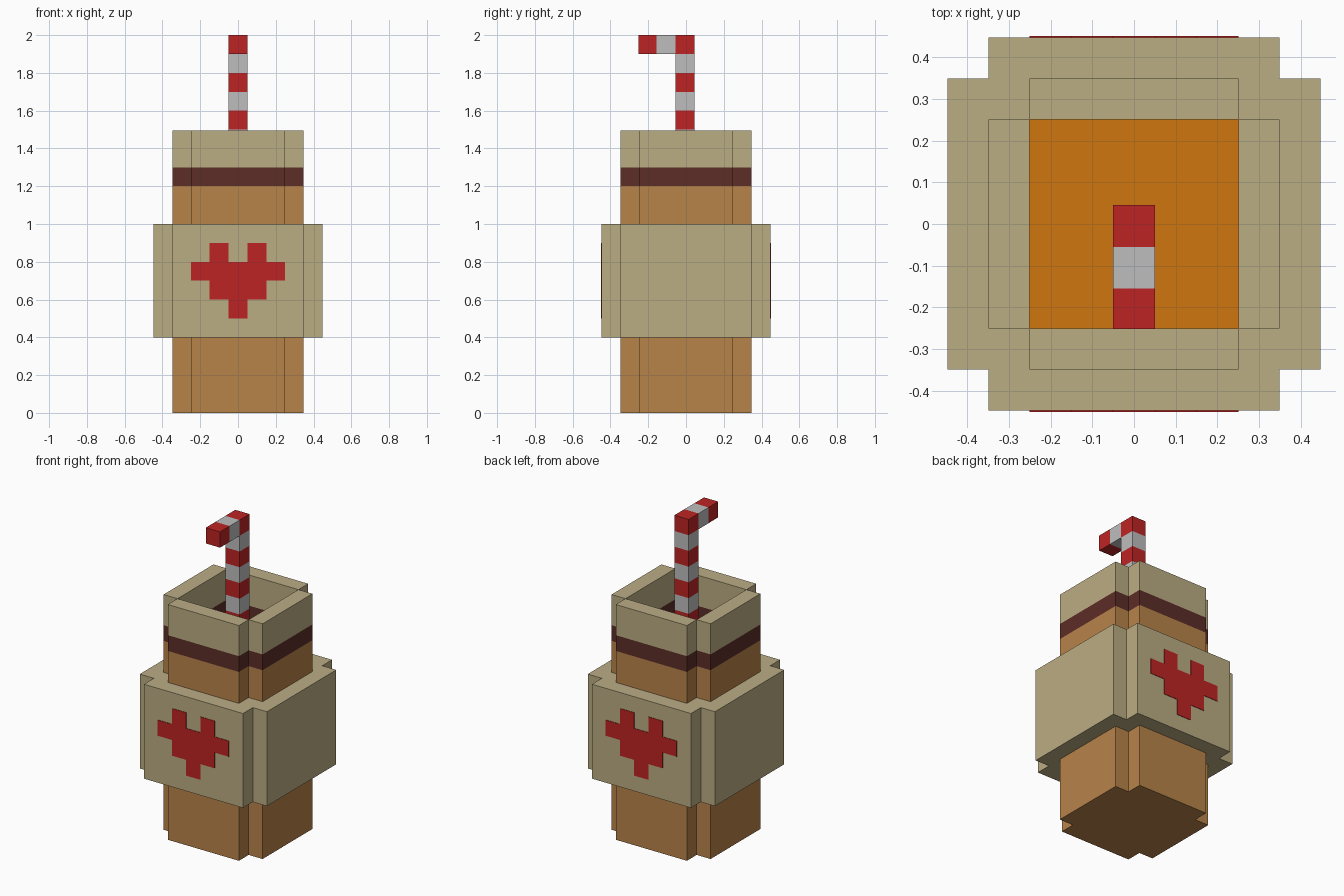
import bpy, bmesh
from mathutils import Matrix, Vector

if "Cube" in bpy.data.objects:
    bpy.data.objects.remove(bpy.data.objects["Cube"], do_unlink=True)


def material(name, rgb):
    lin = [(c / 255 / 12.92) if c < 11 else ((c / 255 + 0.055) / 1.055) ** 2.4 for c in rgb]
    mat = bpy.data.materials.new(name)
    mat.use_nodes = True
    mat.diffuse_color = (*lin, 1)
    mat.node_tree.nodes["Principled BSDF"].inputs["Base Color"].default_value = (*lin, 1)
    return mat


cream = material("cream", (187, 173, 132))
tan = material("tan", (184, 132, 74))
brown = material("dark brown", (93, 45, 39))
orange = material("orange", (208, 118, 14))
red = material("red", (190, 36, 36))
white = material("pale grey", (190, 190, 190))


def finish(name, bm, mats):
    bmesh.ops.recalc_face_normals(bm, faces=bm.faces)
    mesh = bpy.data.meshes.new(name)
    bm.to_mesh(mesh)
    bm.free()
    for mat in mats:
        mesh.materials.append(mat)
    obj = bpy.data.objects.new(name, mesh)
    bpy.context.collection.objects.link(obj)
    return obj


def box(bm, low, high, index=0):
    low, high = Vector(low), Vector(high)
    place = Matrix.Translation((low + high) / 2) @ Matrix.Diagonal((*(high - low), 1))
    verts = bmesh.ops.create_cube(bm, size=1, matrix=place)["verts"]
    for face in {f for v in verts for f in v.link_faces}:
        face.material_index = index


def notched_loop(bm, outer, notch, z):
    """Square outline with a square notch cut from each corner."""
    corner = [Vector((outer, notch, z)), Vector((notch, notch, z)), Vector((notch, outer, z))]
    return [bm.verts.new(Matrix.Rotation(q * 1.5707963, 3, "Z") @ p)
            for q in range(4) for p in corner]


def bridge(bm, a, b, index=0):
    n = len(a)
    for i in range(n):
        j = (i + 1) % n
        bm.faces.new((a[i], a[j], b[j], b[i])).material_index = index


# Cup: banded outer wall, open rim, inner wall and drink surface
FILL, BAND, RIM = 1.2, 1.3, 1.495
bm = bmesh.new()
loops = [notched_loop(bm, 0.348, 0.25, z) for z in (0, FILL, BAND, RIM)]
bm.faces.new(loops[0][::-1])
for index in range(3):
    bridge(bm, loops[index], loops[index + 1], index)
top = loops[-1]
for q in range(4):
    bm.faces.new([top[(3 * q + k) % 12] for k in (1, 2, 3, 4)]).material_index = 2
inner = [[bm.verts.new(v.co) for v in loop[1::3]] for loop in loops[1:]]
bridge(bm, inner[1], inner[0], 1)
bridge(bm, inner[2], inner[1], 2)
bm.faces.new(inner[0]).material_index = 3
bmesh.ops.remove_doubles(bm, verts=top + inner[2], dist=0.0001)
finish("cup", bm, [tan, brown, cream, orange])

# Sleeve around the cup
bm = bmesh.new()
bottom, upper = [notched_loop(bm, 0.447, 0.348, z) for z in (0.4, 1.0)]
bridge(bm, bottom, upper)
bm.faces.new(bottom[::-1])
bm.faces.new(upper)
finish("sleeve", bm, [cream])

# Heart plates on the front and back: (left, right, bottom) of each row
HEART = [(-0.15, -0.05, 0.8), (0.05, 0.15, 0.8), (-0.25, 0.25, 0.7),
         (-0.15, 0.15, 0.6), (-0.05, 0.05, 0.5)]
for name, side in (("front_heart", -1), ("back_heart", 1)):
    bm = bmesh.new()
    for left, right, z in HEART:
        box(bm, (left, side * 0.447 - 0.003, z), (right, side * 0.447 + 0.003, z + 0.1))
    finish(name, bm, [red])

# Striped straw: upright part, then the bent end reaching forward
bm = bmesh.new()
for i in range(8):
    z = FILL + i * 0.1
    box(bm, (-0.05, -0.055, z), (0.05, 0.045, z + 0.1), i % 2)
box(bm, (-0.05, -0.155, 1.9), (0.05, -0.055, 2.0), 0)
box(bm, (-0.05, -0.252, 1.9), (0.05, -0.155, 2.0), 1)
finish("straw", bm, [white, red])
